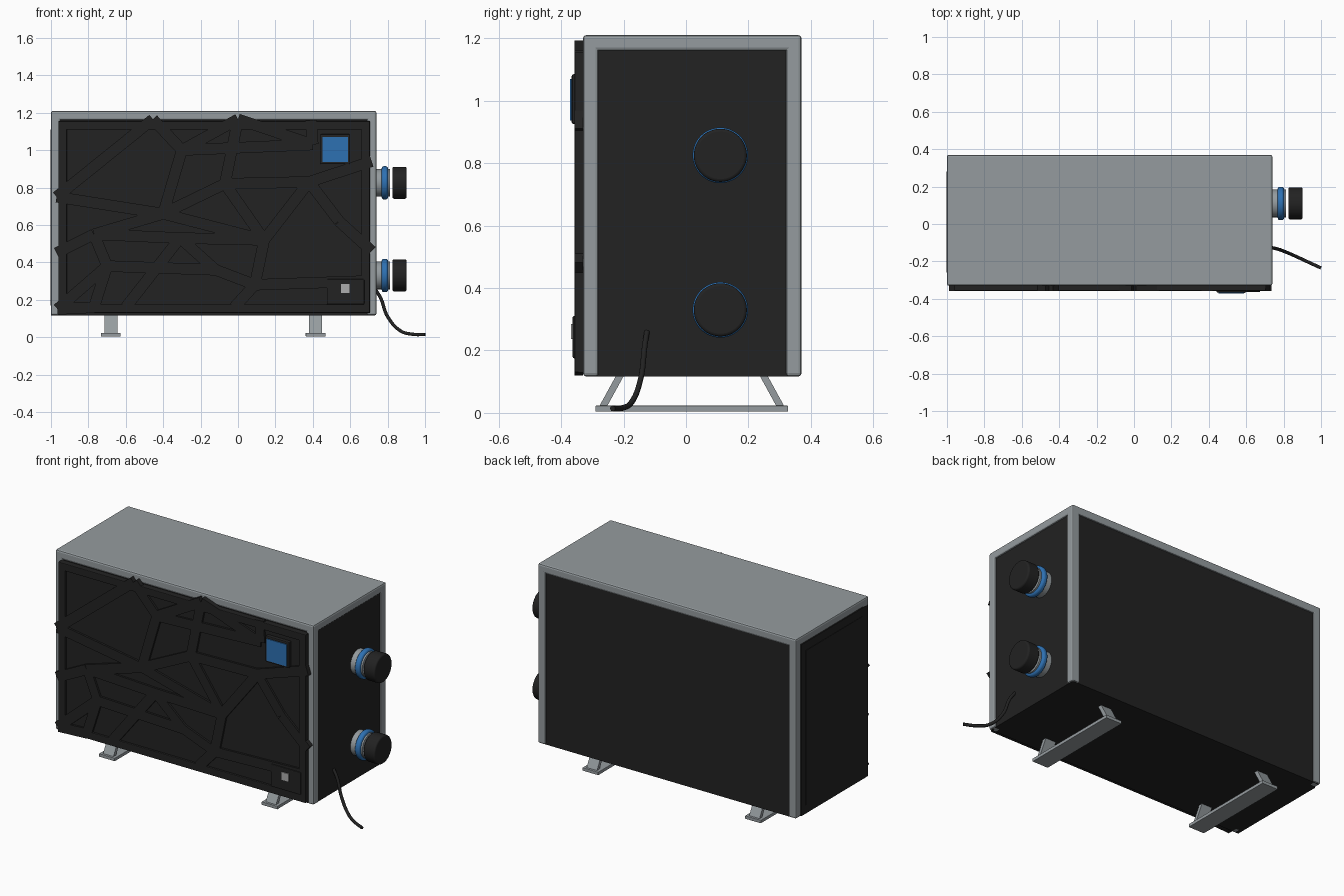
import bpy
import math
from mathutils import Vector, Matrix

cube = bpy.data.objects.get("Cube")
if cube:
    bpy.data.objects.remove(cube, do_unlink=True)


def material(name, rgb):
    mat = bpy.data.materials.new(name)
    mat.use_nodes = True
    mat.diffuse_color = (*rgb, 1)
    mat.node_tree.nodes["Principled BSDF"].inputs["Base Color"].default_value = (*rgb, 1)
    return mat


grey = material("satin grey", (0.30, 0.33, 0.345))
light = material("light grey", (0.42, 0.42, 0.42))
black = material("matt black", (0.016, 0.016, 0.016))
blue = material("bright blue", (0.027, 0.165, 0.45))


def finish(obj, name, mat, bevel=0.0, segments=2):
    obj.name = name
    obj.data.materials.append(mat)
    if bevel:
        mod = obj.modifiers.new("Rounded edges", "BEVEL")
        mod.width = bevel
        mod.segments = segments
        mod.limit_method = "ANGLE"
    return obj


def box(name, x, y, z, mat, bevel=0.0):
    """Box from three (low, high) ranges."""
    bpy.ops.mesh.primitive_cube_add(size=1)
    obj = bpy.context.object
    spans = (x, y, z)
    obj.data.transform(Matrix.Diagonal([b - a for a, b in spans] + [1]))
    obj.location = [(a + b) / 2 for a, b in spans]
    return finish(obj, name, mat, bevel)


def disc(name, x, y, z, radius, mat, bevel=0.0):
    """Cylinder along x."""
    bpy.ops.mesh.primitive_cylinder_add(
        vertices=48, radius=radius, depth=x[1] - x[0],
        location=((x[0] + x[1]) / 2, y, z), rotation=(0, math.pi / 2, 0))
    obj = finish(bpy.context.object, name, mat, bevel, 3)
    bpy.ops.object.shade_smooth_by_angle(angle=math.radians(40))
    return obj


def prism(name, corners, axis, low, high, mat):
    """Flat outline extruded along x or y."""
    def place(a, b, depth):
        return (depth, a, b) if axis == "x" else (a, depth, b)
    n = len(corners)
    verts = [place(a, b, d) for d in (low, high) for a, b in corners]
    faces = [range(n)[::-1], range(n, 2 * n)]
    faces += [(i, (i + 1) % n, n + (i + 1) % n, n + i) for i in range(n)]
    mesh = bpy.data.meshes.new(name)
    mesh.from_pydata(verts, [], [tuple(f) for f in faces])
    obj = bpy.data.objects.new(name, mesh)
    bpy.context.collection.objects.link(obj)
    # Make the normals point outwards
    import bmesh
    bm = bmesh.new()
    bm.from_mesh(mesh)
    bmesh.ops.recalc_face_normals(bm, faces=bm.faces)
    bm.to_mesh(mesh)
    bm.free()
    return finish(obj, name, mat)


def bar(name, start, end, width, axis, low, high, mat):
    """Straight strip between two points of a plane."""
    a, b = Vector(start), Vector(end)
    side = (b - a).orthogonal().normalized() * width / 2
    return prism(name, [a + side, b + side, b - side, a - side], axis, low, high, mat)


# Cabinet: dark core, grey corner posts and grey lid
left, right, front, back, floor, top = -1.0, 0.74, -0.33, 0.37, 0.117, 1.21
post = 0.05
box("cabinet_core", (left + 0.008, right - 0.008), (front + 0.008, back - 0.008),
    (floor, top - 0.02), black)
for x_name, x in (("left", (left, left + post)), ("right", (right - post, right))):
    for y_name, y in (("front", (front, front + post)), ("back", (back - post, back))):
        box(f"{y_name}_{x_name}_post", x, y, (floor, top - 0.02), grey, 0.01)
box("lid", (left, right), (front, back), (top - post, top), grey, 0.01)

# Left service panel with a raised middle
box("left_panel", (left - 0.001, left + 0.02), (front + 0.008, back - post),
    (floor, top - post), black)
box("left_panel_middle", (left - 0.003, left + 0.02), (-0.26, 0.28), (0.17, 1.11), black)

# Front panel: backing plate, border and a web of raised ribs
x0, x1, z0, z1 = -0.96, 0.705, 0.13, 1.155
face = -0.357
box("front_panel", (x0, x1), (-0.345, front + 0.01), (z0, z1), black)
rim = 0.045
for name, x, z in (("left", (x0, x0 + rim), (z0, z1)), ("right", (x1 - rim, x1), (z0, z1)),
                   ("bottom", (x0, x1), (z0, z0 + rim)), ("top", (x0, x1), (z1 - rim, z1))):
    box(f"front_border_{name}", x, (face, front), z, black, 0.004)

# Rib junctions; the first ones sit on the border
nodes = {
    "a": (-0.97, 0.75), "b": (-0.455, 1.165), "c": (0.0, 1.165), "d": (0.39, 1.16),
    "e": (0.715, 0.94), "f": (0.715, 0.46), "g": (-0.97, 0.45), "h": (-0.965, 0.15),
    "i": (-0.77, 0.16), "j": (-0.60, 0.16), "k": (-0.02, 0.16), "l": (0.68, 0.30),
    "m": (-0.30, 1.00), "n": (0.40, 1.03), "o": (-0.07, 0.82), "p": (0.38, 0.83),
    "q": (-0.40, 0.66), "r": (0.14, 0.52), "s": (0.54, 0.62), "t": (-0.77, 0.55),
    "u": (-0.31, 0.53), "v": (-0.70, 0.38), "w": (-0.12, 0.36), "x": (0.09, 0.28),
}
ribs = ("ab bm mn cm co cn dn mq oq op pe ps sf or qt tg qr rp tu ur "
        "rx xk tv vi vh uj uw vw wx xl aq hi").split()
for link in ribs:
    bar("front_rib_" + link, nodes[link[0]], nodes[link[1]], 0.06, "y", face, front, black)

# Display and badge
box("display_bezel", (0.44, 0.6), (-0.366, front), (0.925, 1.085), black, 0.006)
box("display_screen", (0.453, 0.587), (-0.371, -0.36), (0.937, 1.07), blue)
box("badge_plate", (0.475, 0.675), (-0.363, front), (0.175, 0.31), black, 0.004)
box("badge_square", (0.55, 0.597), (-0.368, -0.36), (0.237, 0.284), light)

# Water connections with seal rings and caps
for name, z in (("lower", 0.33), ("upper", 0.825)):
    disc(f"{name}_pipe", (right - 0.02, 0.812), 0.11, z, 0.074, grey)
    disc(f"{name}_seal_ring", (0.768, 0.802), 0.11, z, 0.089, blue, 0.012)
    disc(f"{name}_cap", (0.825, 0.902), 0.11, z, 0.085, black, 0.009)

# Feet: flat runner with two splayed struts
for name, x in (("left", 0.415), ("right", -0.68)):
    box(f"{name}_foot_runner", (x - 0.053, x + 0.053), (-0.29, 0.327), (0.004, 0.023), grey, 0.002)
    for side, high, low in (("front", -0.21, -0.267), ("back", 0.247, 0.304)):
        bar(f"{name}_foot_{side}_strut", (high, floor + 0.005), (low, 0.018), 0.022,
            "x", x - 0.035, x + 0.035, grey)

# Power cable
curve = bpy.data.curves.new("power_cable", "CURVE")
curve.dimensions = "3D"
curve.bevel_depth = 0.009
curve.bevel_resolution = 3
curve.use_fill_caps = True
path = [(0.73, -0.125, 0.26), (0.76, -0.132, 0.215), (0.80, -0.145, 0.11),
        (0.87, -0.175, 0.033), (0.93, -0.203, 0.016), (1.0, -0.235, 0.014)]
spline = curve.splines.new("BEZIER")
spline.bezier_points.add(len(path) - 1)
for point, position in zip(spline.bezier_points, path):
    point.co = position
    point.handle_left_type = point.handle_right_type = "AUTO"
cable = bpy.data.objects.new("power_cable", curve)
bpy.context.collection.objects.link(cable)
curve.materials.append(black)
